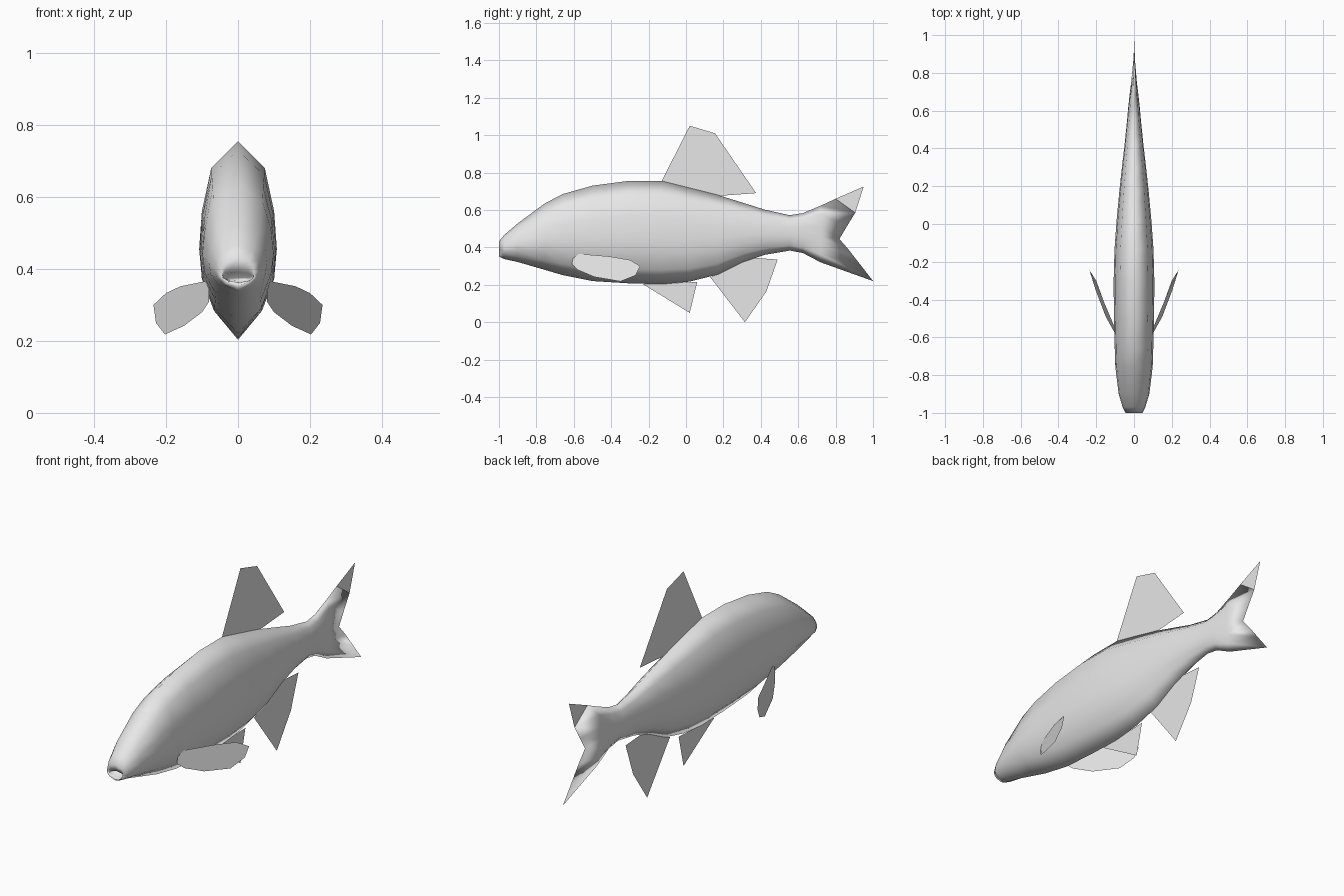
import bpy
import bmesh

cube = bpy.data.objects.get("Cube")
if cube:
    bpy.data.objects.remove(cube, do_unlink=True)

grey = bpy.data.materials.new("light_grey")
grey.use_nodes = True
grey.diffuse_color = (0.8, 0.8, 0.8, 1)
grey.node_tree.nodes["Principled BSDF"].inputs["Base Color"].default_value = (0.8, 0.8, 0.8, 1)


def add_object(name, bm, smooth=False):
    mesh = bpy.data.meshes.new(name)
    for f in bm.faces:
        f.smooth = smooth
    bm.to_mesh(mesh)
    bm.free()
    mesh.materials.append(grey)
    obj = bpy.data.objects.new(name, mesh)
    bpy.context.collection.objects.link(obj)
    return obj


def sheet(name, points):
    """Single flat polygon, used for the thin fins."""
    bm = bmesh.new()
    bm.faces.new([bm.verts.new(p) for p in points])
    return add_object(name, bm)


# Half cross-section from back ridge to belly keel: (width share, height share)
SECTION = [(0, 1), (.69, .863), (.93, .644), (1, .453), (.93, .3), (.62, .14), (0, 0)]

# Body stations from inside the mouth to the tail root: y, top z, bottom z, half width
STATIONS = [
    (-.93, .377, .368, .03), (-.985, .392, .362, .042), (-1, .432, .352, .045),
    (-.97, .468, .337, .06), (-.9, .528, .322, .081), (-.755, .635, .28, .099),
    (-.66, .685, .252, .102), (-.5, .73, .22, .106), (-.31, .755, .208, .108),
    (-.13, .755, .203, .103), (.02, .718, .217, .092), (.17, .68, .255, .078),
    (.3, .64, .32, .064), (.42, .602, .36, .05), (.555, .572, .383, .036),
    (.625, .583, .37, .03), (.72, .623, .32, .019),
]
# Forked rear edge of the tail, top to bottom: y, z
TAIL_EDGE = [(.8, .66), (.905, .585), (.86, .512), (.82, .445), (.872, .385), (.93, .31), (1, .22)]


def ring(half):
    """Close a half section by mirroring it across x = 0."""
    return half + [(-x, y, z) for x, y, z in half[-2:0:-1]]


# Body and tail lofted as one smooth skin
bm = bmesh.new()
rings = []
for y, top, bottom, width in STATIONS:
    rings.append(ring([(w * width, y, bottom + h * (top - bottom)) for w, h in SECTION]))
rings.append(ring([(0, y, z) for y, z in TAIL_EDGE]))
loops = [[bm.verts.new(p) for p in r] for r in rings]
count = len(loops[0])
for a, b in zip(loops, loops[1:]):
    for i in range(count):
        j = (i + 1) % count
        bm.faces.new((a[i], a[j], b[j], b[i]))
bm.faces.new(loops[0])
bmesh.ops.remove_doubles(bm, verts=bm.verts, dist=0.0005)
bmesh.ops.recalc_face_normals(bm, faces=bm.faces)
add_object("body", bm, smooth=True)

# Thin tip of the upper tail lobe
sheet("tail_tip", [(0, .8, .66), (0, .95, .725), (0, .905, .585)])

# Centre-line fins: y, z outlines
CENTRE_FINS = {
    "dorsal_fin": [(-.13, .755), (.17, .675), (.375, .69), (.155, 1.01), (.02, 1.05)],
    "pelvic_fin": [(-.23, .203), (.02, .05), (.06, .215)],
    "anal_fin": [(.13, .24), (.315, 0), (.43, .165), (.49, .335), (.35, .345)],
}
for name, outline in CENTRE_FINS.items():
    sheet(name, [(0, y, z) for y, z in outline])

# Pectoral fins, mirrored left and right
PECTORAL = [(.08, -.61, .31), (.1, -.58, .28), (.15, -.49, .242), (.203, -.35, .218),
            (.228, -.27, .25), (.235, -.245, .3), (.2, -.3, .333), (.16, -.41, .352),
            (.08, -.6, .368)]
sheet("left_pectoral_fin", PECTORAL)
sheet("right_pectoral_fin", [(-x, y, z) for x, y, z in reversed(PECTORAL)])
